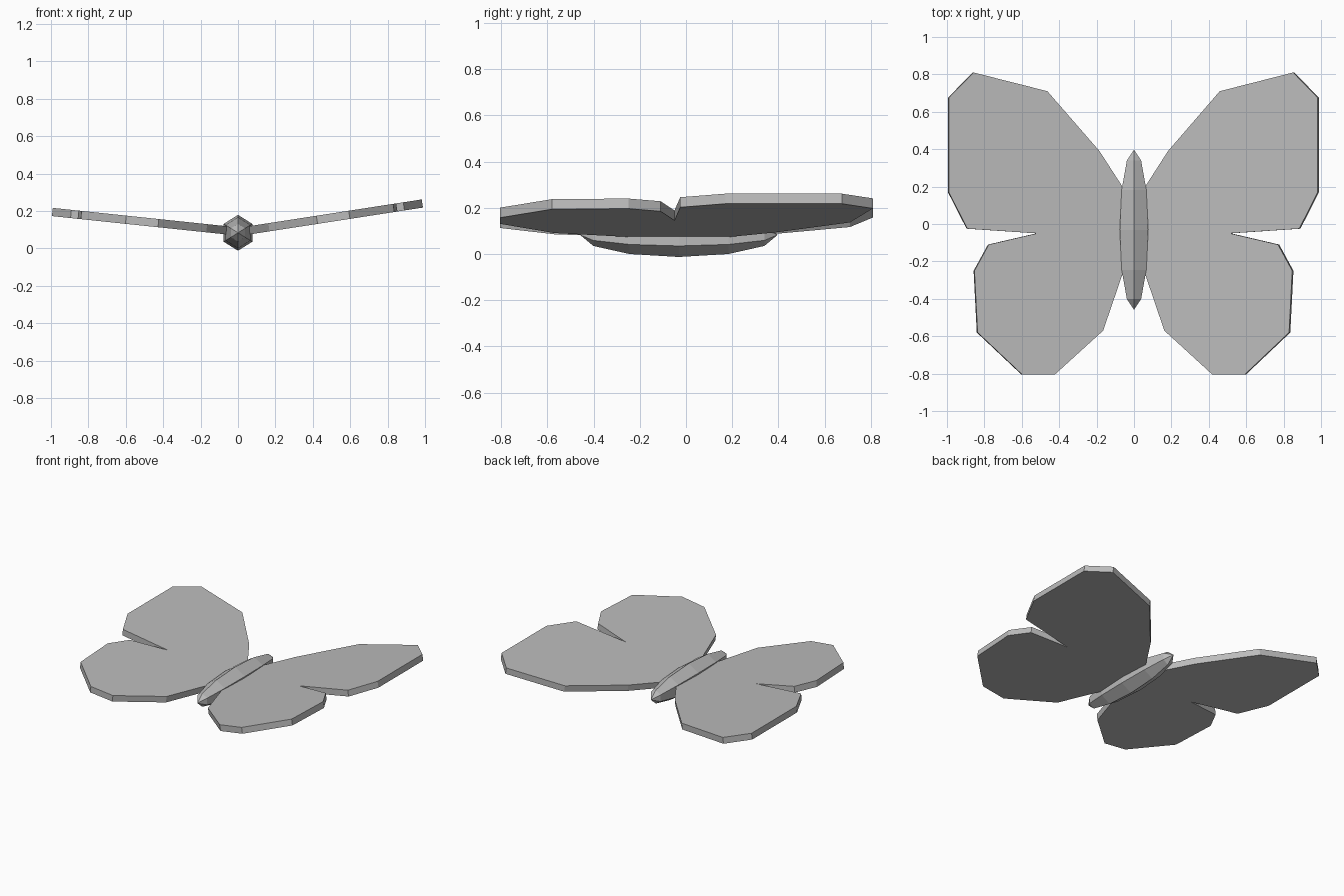
import bpy
import bmesh
from math import radians
from mathutils import Matrix, Vector

cube = bpy.data.objects.get("Cube")
if cube:
    bpy.data.objects.remove(cube, do_unlink=True)

# Single plain material
grey = bpy.data.materials.new("plain grey")
grey.use_nodes = True
colour = (0.5, 0.5, 0.5, 1)
grey.diffuse_color = colour
grey.node_tree.nodes["Principled BSDF"].inputs["Base Color"].default_value = colour

THICKNESS = 0.044
ROOT_X, ROOT_Z = 0.06, 0.074

# Wing outline, from the front root round to the rear root
OUTLINE = [(0.06, 0.19), (0.19, 0.39), (0.47, 0.71), (0.867, 0.81),
           (1.0, 0.675), (1.0, 0.17), (0.9, -0.025), (0.525, -0.05),
           (0.785, -0.11), (0.862, -0.25), (0.845, -0.58), (0.605, -0.805),
           (0.43, -0.805), (0.17, -0.57), (0.06, -0.25)]


def add_object(name, bm):
    bmesh.ops.recalc_face_normals(bm, faces=bm.faces[:])
    mesh = bpy.data.meshes.new(name)
    bm.to_mesh(mesh)
    bm.free()
    mesh.materials.append(grey)
    obj = bpy.data.objects.new(name, mesh)
    bpy.context.collection.objects.link(obj)
    return obj


def add_wing(name, side, tilt):
    # Extruded flat slab, tilted up about its root and flipped to its side
    bm = bmesh.new()
    face = bm.faces.new([bm.verts.new((x - ROOT_X, y, 0)) for x, y in OUTLINE])
    slab = bmesh.ops.extrude_face_region(bm, geom=[face])
    top = [v for v in slab["geom"] if isinstance(v, bmesh.types.BMVert)]
    bmesh.ops.translate(bm, verts=top, vec=Vector((0, 0, THICKNESS)))
    place = (Matrix.Diagonal((side, 1, 1, 1))
             @ Matrix.Translation((ROOT_X, 0, ROOT_Z))
             @ Matrix.Rotation(radians(-tilt), 4, "Y"))
    bmesh.ops.transform(bm, matrix=place, verts=bm.verts[:])
    return add_object(name, bm)


add_wing("left_wings", 1, 8.8)
add_wing("right_wings", -1, 6.0)

# Six-sided spindle body, poles along y
bm = bmesh.new()
bmesh.ops.create_uvsphere(bm, u_segments=6, v_segments=6, radius=1)
shape = (Matrix.Translation((0, -0.031, 0.083))
         @ Matrix.Diagonal((0.088, 0.428, 0.0958, 1))
         @ Matrix.Rotation(radians(90), 4, "X"))
bmesh.ops.transform(bm, matrix=shape, verts=bm.verts[:])
add_object("body", bm)
